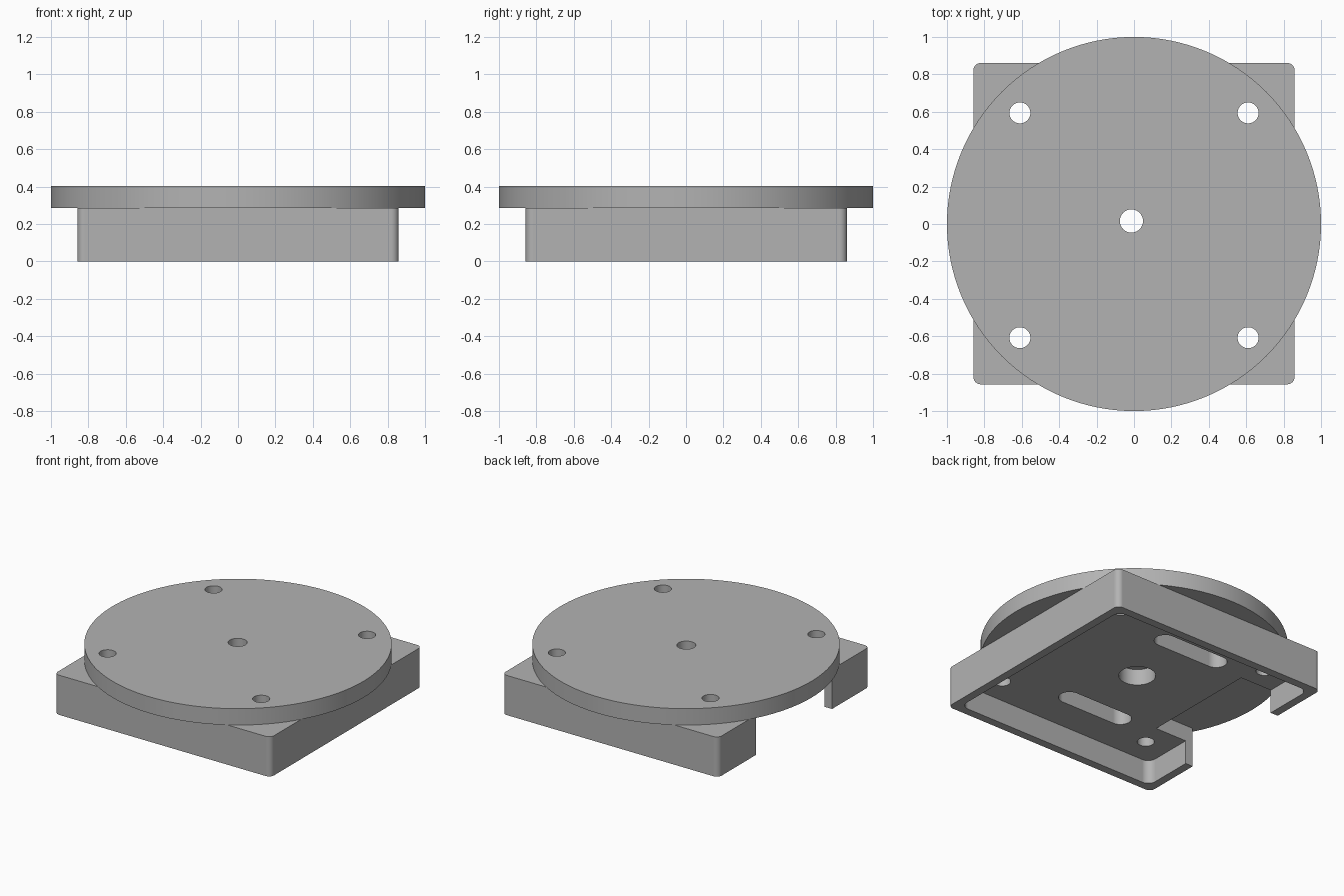
import bpy, bmesh
from math import cos, sin, pi, radians

if "Cube" in bpy.data.objects:
    bpy.data.objects.remove(bpy.data.objects["Cube"], do_unlink=True)

# Single plain grey finish
grey = bpy.data.materials.new("plain grey")
grey.use_nodes = True
colour = (0.45, 0.45, 0.45, 1)
grey.diffuse_color = colour
grey.node_tree.nodes["Principled BSDF"].inputs["Base Color"].default_value = colour

FLOOR, SEAT, TOP = 0.17, 0.285, 0.403   # cavity roof, disc underside, disc top


def prism(name, x, y, half_x, half_y, radius, z0, z1, steps=16):
    """Upright rounded box; a full radius makes it a slot or a cylinder."""
    outline = []
    corners = ((1, 1), (-1, 1), (-1, -1), (1, -1))
    for i, (sx, sy) in enumerate(corners):
        cx, cy = x + sx * (half_x - radius), y + sy * (half_y - radius)
        for k in range(steps + 1):
            a = (i + k / steps) * pi / 2
            outline.append((cx + radius * cos(a), cy + radius * sin(a), z0))
    bm = bmesh.new()
    face = bm.faces.new([bm.verts.new(p) for p in outline])
    new = bmesh.ops.extrude_face_region(bm, geom=[face])["geom"]
    for v in new:
        if isinstance(v, bmesh.types.BMVert):
            v.co.z = z1
    bmesh.ops.remove_doubles(bm, verts=bm.verts, dist=1e-5)
    bmesh.ops.recalc_face_normals(bm, faces=bm.faces)
    mesh = bpy.data.meshes.new(name)
    bm.to_mesh(mesh)
    bm.free()
    mesh.materials.append(grey)
    obj = bpy.data.objects.new(name, mesh)
    bpy.context.collection.objects.link(obj)
    return obj


def cylinder(name, x, y, radius, z0, z1, steps=16):
    return prism(name, x, y, radius, radius, radius, z0, z1, steps)


def carve(body, cutters):
    """Subtract every cutter, then tidy the shading."""
    bpy.ops.object.select_all(action='DESELECT')
    bpy.context.view_layer.objects.active = body
    body.select_set(True)
    for cutter in cutters:
        mod = body.modifiers.new("cut", 'BOOLEAN')
        mod.operation, mod.solver, mod.object = 'DIFFERENCE', 'EXACT', cutter
        bpy.ops.object.modifier_apply(modifier=mod.name)
        bpy.data.objects.remove(cutter, do_unlink=True)
    bpy.ops.object.shade_smooth_by_angle(angle=radians(30))
    weighted = body.modifiers.new("even shading", 'WEIGHTED_NORMAL')
    weighted.keep_sharp = True


def screw_holes():
    return [cylinder("screw_hole", sx * 0.61, sy * 0.601 - 0.007, 0.056, -0.1, 0.6)
            for sx in (-1, 1) for sy in (-1, 1)]


# Square base: hollow underneath, open on one side
base = prism("square_base", 0, 0.002, 0.859, 0.859, 0.04, 0, SEAT)
cavity = prism("cavity", 0, 0.002, 0.8, 0.8, 0.06, -0.1, FLOOR)
notch = prism("side_notch", -0.8, 0, 0.25, 0.43, 0.0, -0.2, 0.5, 1)
bore = cylinder("centre_bore", -0.014, 0.016, 0.12, -0.1, 0.5)
slots = [prism("slot", -0.075, s * 0.484, 0.288, 0.073, 0.073, -0.1, 0.5)
         for s in (-1, 1)]
carve(base, [cavity, notch, bore] + slots + screw_holes())

# Round top plate with a smaller centre hole
disc = cylinder("round_top_plate", 0, 0, 1.0, SEAT, TOP, 32)
carve(disc, [cylinder("centre_hole", -0.014, 0.016, 0.062, 0.1, 0.6)] + screw_holes())
